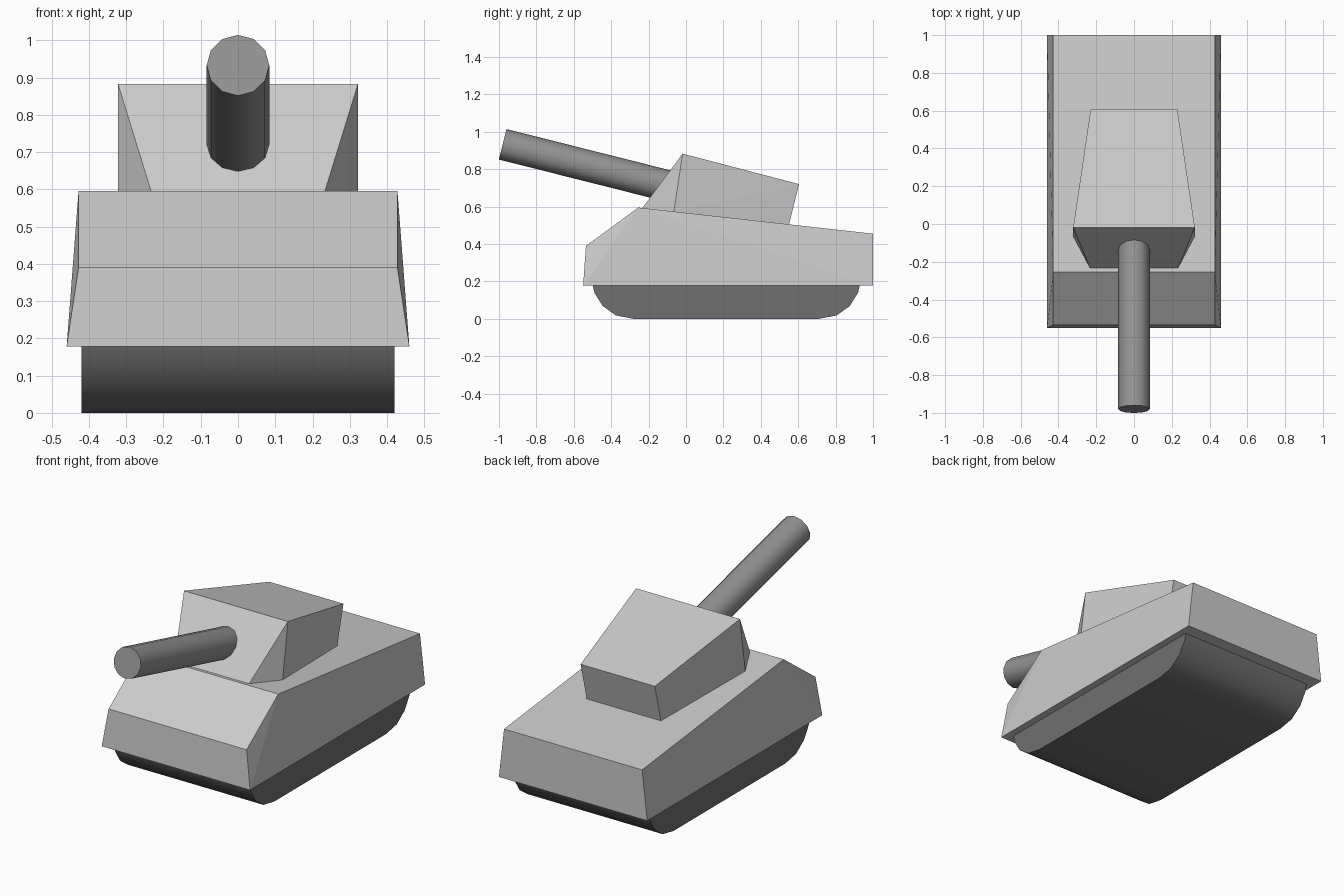
import bpy, bmesh, math
from mathutils import Vector

if "Cube" in bpy.data.objects:
    bpy.data.objects.remove(bpy.data.objects["Cube"])


def finish(name, bm, grey, smooth=None):
    bmesh.ops.recalc_face_normals(bm, faces=bm.faces)
    mesh = bpy.data.meshes.new(name)
    bm.to_mesh(mesh)
    bm.free()
    mat = bpy.data.materials.get(f"grey_{grey}") or bpy.data.materials.new(f"grey_{grey}")
    mat.diffuse_color = (grey, grey, grey, 1)
    mat.use_nodes = True
    mat.node_tree.nodes["Principled BSDF"].inputs["Base Color"].default_value = mat.diffuse_color
    mesh.materials.append(mat)
    ob = bpy.data.objects.new(name, mesh)
    bpy.context.collection.objects.link(ob)
    if smooth:
        bpy.ops.object.select_all(action='DESELECT')
        ob.select_set(True)
        bpy.context.view_layer.objects.active = ob
        bpy.ops.object.shade_smooth_by_angle(angle=math.radians(smooth))
    return ob


def mirrored_hull(name, points, grey, smooth=None):
    """Convex solid around (x, y, z) corners mirrored across x."""
    bm = bmesh.new()
    for x, y, z in points:
        for s in (-1, 1):
            bm.verts.new((s * x, y, z))
    bmesh.ops.convex_hull(bm, input=bm.verts)
    bmesh.ops.dissolve_limit(bm, angle_limit=math.radians(0.5),
                             verts=bm.verts, edges=bm.edges)
    return finish(name, bm, grey, smooth)


BODY, BARREL, GEAR = 0.545, 0.294, 0.16

# Hull with sloped nose and slightly leaning sides
mirrored_hull("hull", [(0.46, -0.55, 0.178), (0.428, -0.535, 0.39),
                       (0.428, -0.255, 0.595), (0.428, 1.0, 0.455),
                       (0.46, 1.0, 0.178)], BODY)

# Running gear block with rounded ends
end = [(0.0, 0.185), (0.01, 0.14), (0.055, 0.068), (0.125, 0.018), (0.22, 0.0)]
mirrored_hull("running_gear", [(0.42, -0.50 + d, z) for d, z in end]
              + [(0.42, 0.93 - d, z) for d, z in end], GEAR, smooth=40)

# Turret: faceted wedge resting on the hull deck
mirrored_hull("turret", [(0.322, -0.018, 0.883), (0.322, -0.065, 0.572),
                         (0.232, -0.235, 0.591), (0.23, 0.605, 0.72),
                         (0.23, 0.55, 0.503)], BODY)

# Gun barrel, raised toward the front
tip, root = Vector((0, -0.98, 0.933)), Vector((0, -0.09, 0.709))
axis = tip - root
bm = bmesh.new()
bmesh.ops.create_cone(bm, cap_ends=True, segments=12, radius1=0.084,
                      radius2=0.084, depth=axis.length)
barrel = finish("gun_barrel", bm, BARREL, smooth=40)
barrel.location = (tip + root) / 2
barrel.rotation_euler = (math.atan2(-axis.y, axis.z), 0, 0)
